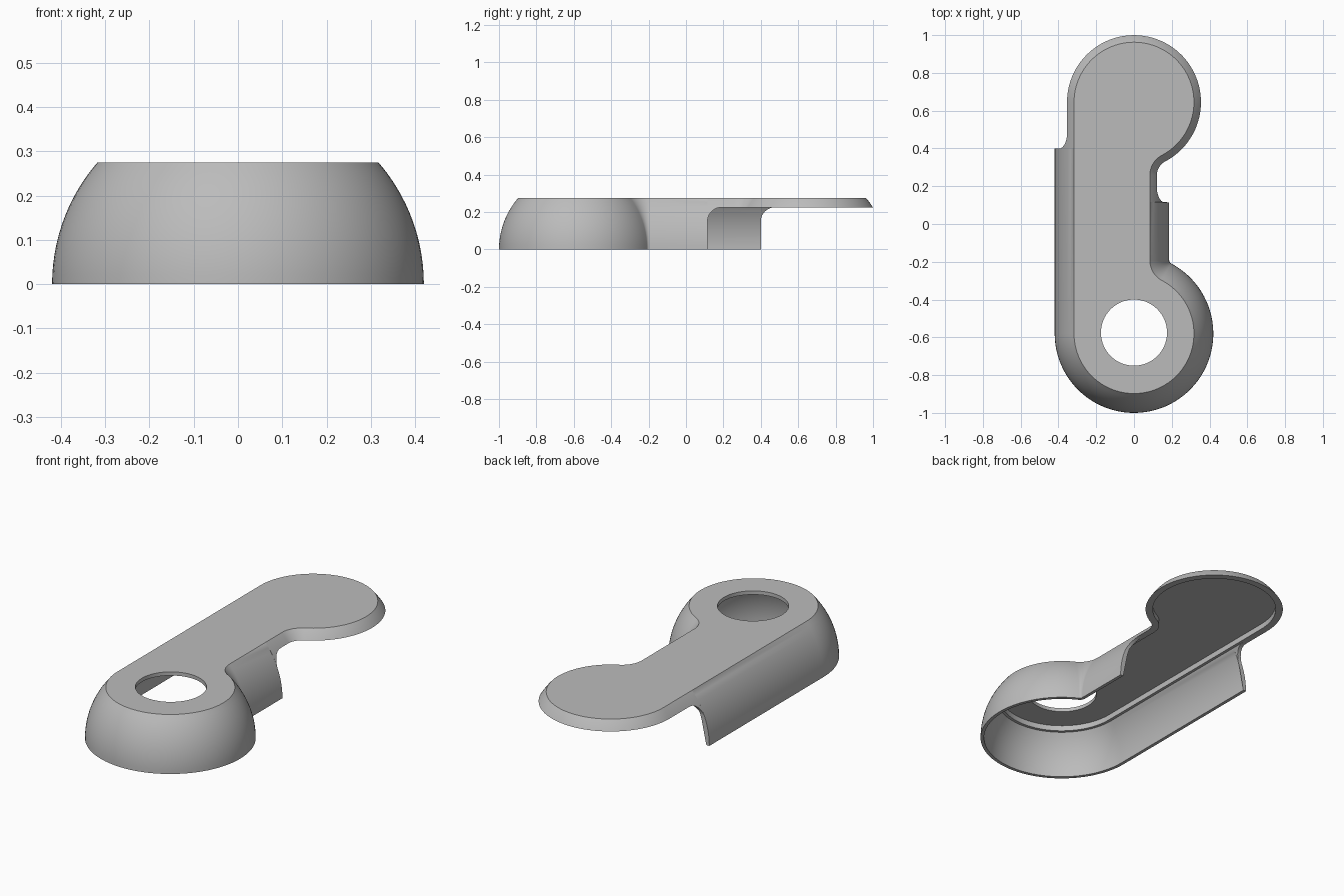
import bpy, bmesh
from math import sin, cos, pi, sqrt, atan2

if "Cube" in bpy.data.objects:
    bpy.data.objects.remove(bpy.data.objects["Cube"])

H, LEDGE, CEIL = 0.275, 0.225, 0.255     # top, underside ledge and ceiling heights
R_OUT, R_IN = 0.42, 0.402                # spherical wall section radii
R_TOP = sqrt(R_OUT**2 - H**2)            # radius of the flat top's round ends
Y_FRONT, Y_BACK = -0.58, 0.645           # centres of the round ends
X_NECK, R_FIL = 0.084, 0.12              # right side of neck, concave fillet radius
CUT_R, CUT_Z = 0.075, 0.15               # rounded corner of the wall cut-outs
HOLE_Y, HOLE_R = -0.575, 0.175


def arc(cx, cy, r, a0, a1, n, flip=1):
    """Points with outward normals and wall bottom height (None = by rule)."""
    pts = []
    for i in range(n + 1):
        a = a0 + (a1 - a0) * i / n
        pts.append((cx + r * cos(a), cy + r * sin(a), flip * cos(a), flip * sin(a)))
    return pts


def cut_ys(y0):
    """Sample positions along a straight wall where it is cut away."""
    return [y0, y0 + 0.0004] + [y0 + CUT_R * (1 - cos(pi / 2 * i / 10)) for i in range(1, 11)]


def bottom(x, y):
    """Height of the wall's lower edge."""
    y0 = 0.40 if x < 0 else 0.115
    if y <= y0 + 1e-6:
        return 0.0
    if y >= y0 + CUT_R - 1e-6:
        return LEDGE
    return CUT_Z + sqrt(CUT_R**2 - (y0 + CUT_R - y)**2)


def spread(radius, z):
    return sqrt(radius**2 - z * z) - R_TOP


# Outline of the flat top, counter-clockwise
fx = X_NECK + R_FIL
dy = sqrt((R_TOP + R_FIL)**2 - fx**2)
ang = atan2(dy, fx)
outline = arc(0, Y_FRONT, R_TOP, pi, 2 * pi + ang, 64)
outline += arc(fx, Y_FRONT + dy, R_FIL, pi + ang, pi, 16, -1)[1:]
outline += [(X_NECK, y, 1, 0) for y in cut_ys(0.115)]
outline += arc(fx, Y_BACK - dy, R_FIL, pi, pi - ang, 16, -1)
outline += arc(0, Y_BACK, R_TOP, -ang, pi, 64)[1:]
outline += [(-R_TOP, y, -1, 0) for y in reversed(cut_ys(0.40))]

# Sweep the wall section around the outline
bm = bmesh.new()
N = 12
columns = []
for x, y, nx, ny in outline:
    zb = bottom(x, y)
    sec = []
    for i in range(N + 1):
        z = H + (zb - H) * i / N
        sec.append((spread(R_OUT, z), z))
    for i in range(N + 1):
        z = zb + (LEDGE - zb) * i / N
        sec.append((spread(R_IN, z), z))
    sec += [(0, LEDGE), (0, CEIL)]
    columns.append([bm.verts.new((x + nx * d, y + ny * d, z)) for d, z in sec])
for a, b in zip(columns, columns[1:] + columns[:1]):
    for i in range(len(a) - 1):
        bm.faces.new((a[i], b[i], b[i + 1], a[i + 1]))

# Round hole through the plate
M = 64
rings = [[bm.verts.new((HOLE_R * cos(2 * pi * i / M), HOLE_Y + HOLE_R * sin(2 * pi * i / M), z))
          for i in range(M)] for z in (H, CEIL)]
for i in range(M):
    j = (i + 1) % M
    bm.faces.new((rings[0][i], rings[0][j], rings[1][j], rings[1][i]))

bmesh.ops.remove_doubles(bm, verts=bm.verts, dist=1e-5)

# Flat top and ceiling, each filled around the hole
for z in (H, CEIL):
    edges = [e for e in bm.edges if e.is_boundary and all(abs(v.co.z - z) < 1e-4 for v in e.verts)]
    bmesh.ops.triangle_fill(bm, edges=edges, use_beauty=True, normal=(0, 0, 1))
bmesh.ops.recalc_face_normals(bm, faces=bm.faces)

mesh = bpy.data.meshes.new("cover_shell")
bm.to_mesh(mesh)
bm.free()
shell = bpy.data.objects.new("cover_shell", mesh)
bpy.context.collection.objects.link(shell)

grey = bpy.data.materials.new("light_grey")
grey.diffuse_color = (0.5, 0.5, 0.5, 1)
grey.use_nodes = True
grey.node_tree.nodes["Principled BSDF"].inputs["Base Color"].default_value = grey.diffuse_color
mesh.materials.append(grey)

bpy.context.view_layer.objects.active = shell
shell.select_set(True)
bpy.ops.object.shade_smooth_by_angle(angle=0.5)
